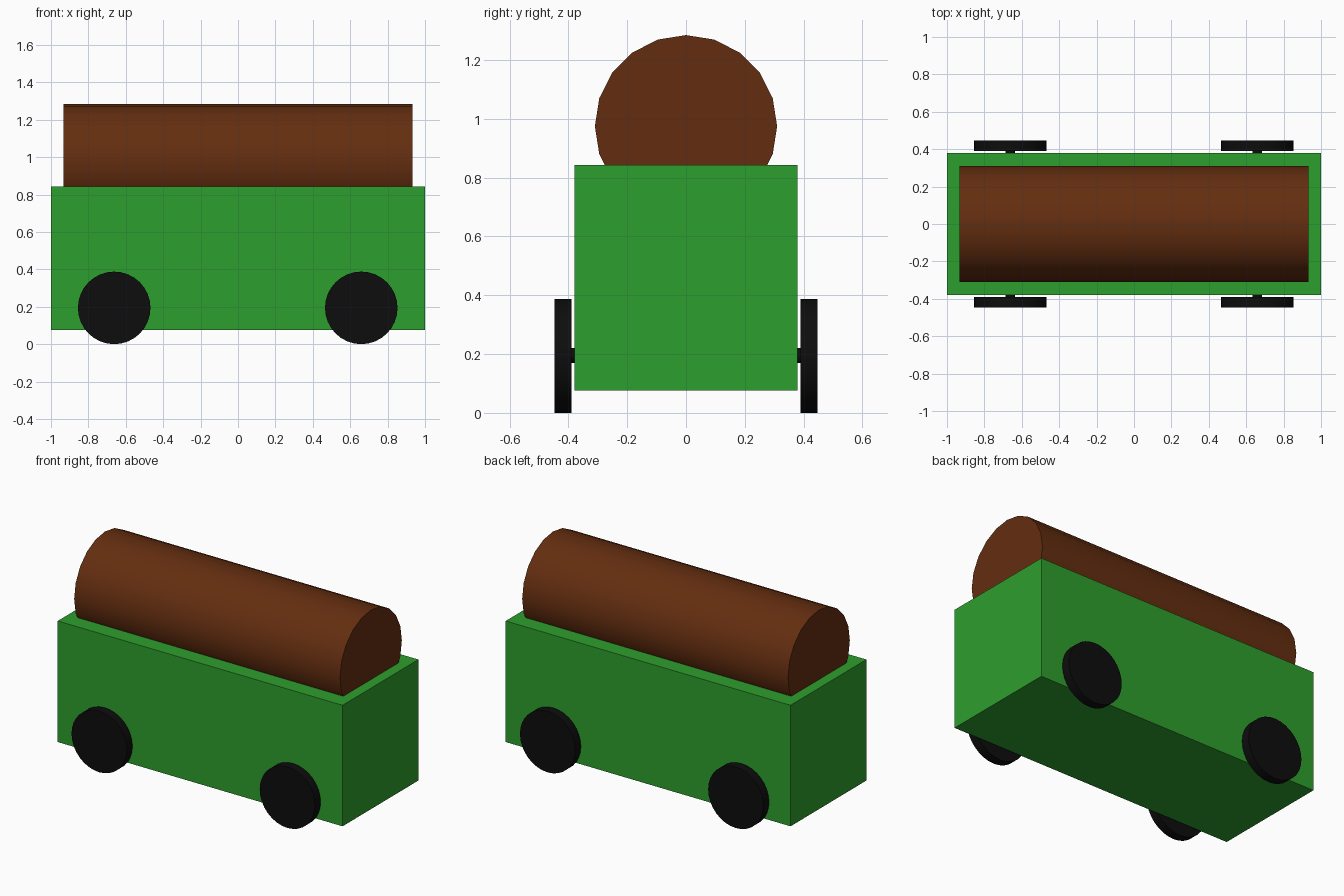
import bpy
import math

cube = bpy.data.objects.get("Cube")
if cube:
    bpy.data.objects.remove(cube, do_unlink=True)


def material(name, rgb):
    mat = bpy.data.materials.new(name)
    mat.use_nodes = True
    color = (*rgb, 1)
    mat.diffuse_color = color
    mat.node_tree.nodes["Principled BSDF"].inputs["Base Color"].default_value = color
    return mat


green = material("green paint", (0.027, 0.345, 0.027))
brown = material("brown bark", (0.127, 0.027, 0.005))
black = material("black rubber", (0.004, 0.004, 0.004))


def cylinder(name, radius, length, location, rotation, sides, mat):
    bpy.ops.mesh.primitive_cylinder_add(vertices=sides, radius=radius, depth=length,
                                        location=location, rotation=rotation)
    obj = bpy.context.object
    obj.name = name
    obj.data.materials.append(mat)
    bpy.ops.object.shade_smooth_by_angle(angle=math.radians(30))
    return obj


# Wagon body
bpy.ops.mesh.primitive_cube_add(size=1, location=(0, 0, 0.46))
body = bpy.context.object
body.name = "wagon_body"
body.scale = (2, 0.76, 0.768)
bpy.ops.object.transform_apply(location=False, rotation=False, scale=True)
body.data.materials.append(green)

# Log lying along the wagon, partly sunk into it
cylinder("log", 0.31, 1.866, (0, 0, 0.975), (0, math.pi / 2, 0), 20, brown)

# Axles and wheels
ALONG_Y = (math.pi / 2, 0, 0)
for end, x in (("right", -0.662), ("left", 0.659)):
    cylinder(end + "_axle", 0.026, 0.8, (x, 0, 0.195), ALONG_Y, 16, black)
    for side, sign in (("front", -1), ("back", 1)):
        cylinder(f"{side}_{end}_wheel", 0.194, 0.057,
                 (x, sign * 0.418, 0.194), ALONG_Y, 32, black)
